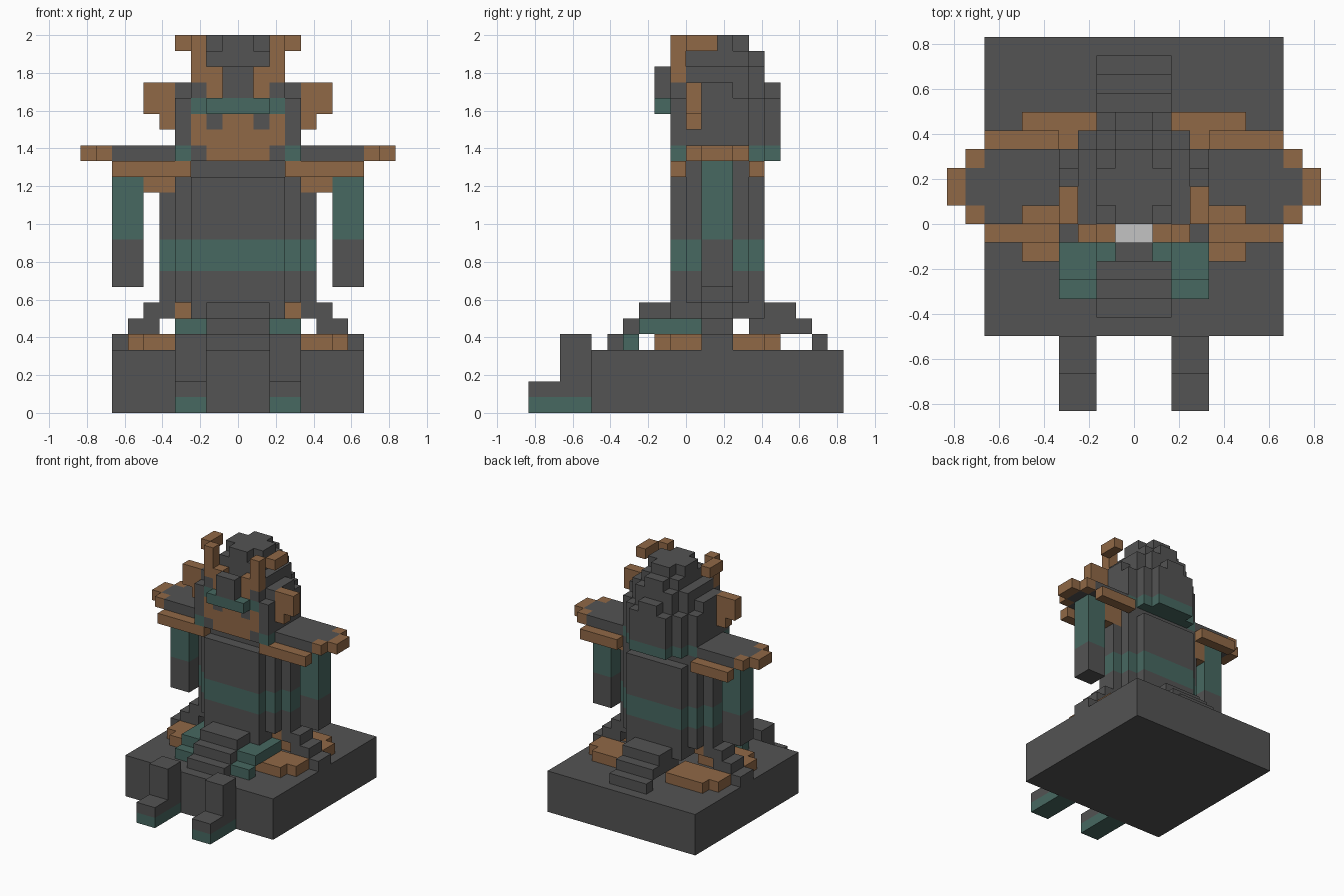
import bpy
import bmesh
from mathutils import Vector

cube = bpy.data.objects.get("Cube")
if cube:
    bpy.data.objects.remove(cube, do_unlink=True)

U = 1 / 12  # one block


def material(name, rgb):
    m = bpy.data.materials.new(name)
    m.use_nodes = True
    m.diffuse_color = (*rgb, 1)
    bsdf = m.node_tree.nodes["Principled BSDF"]
    bsdf.inputs["Base Color"].default_value = (*rgb, 1)
    bsdf.inputs["Roughness"].default_value = 0.9
    return m


MATS = [material("dark_grey", (0.087, 0.087, 0.087)),
        material("copper_brown", (0.28, 0.139, 0.061)),
        material("muted_green", (0.063, 0.139, 0.119)),
        material("pale_grey", (0.55, 0.55, 0.55))]
GREY, BROWN, GREEN, PALE = range(4)


def part(name, blocks, side=1):
    """Blocks are (colour, x0, x1, y0, y1, z0, z1) in block units."""
    bm = bmesh.new()
    for c, x0, x1, y0, y1, z0, z1 in blocks:
        x0, x1 = sorted((x0 * side, x1 * side))
        lo, hi = Vector((x0, y0, z0)) * U, Vector((x1, y1, z1)) * U
        vs = bmesh.ops.create_cube(bm, size=1)["verts"]
        for v in vs:
            v.co = (lo + hi) / 2 + v.co * (hi - lo)
        for f in {f for v in vs for f in v.link_faces}:
            f.material_index = c
    me = bpy.data.meshes.new(name)
    bm.to_mesh(me)
    bm.free()
    for m in MATS:
        me.materials.append(m)
    ob = bpy.data.objects.new(name, me)
    bpy.context.scene.collection.objects.link(ob)
    return ob


def pair(name, blocks):
    part("left_" + name, blocks, 1)
    part("right_" + name, blocks, -1)


# Plinth and stairs
part("base", [(GREY, -8, 8, -6, 10, 0, 4)])
part("front_steps", [(GREY, -2, 2, -5, -4, 4, 5),
                     (GREY, -2, 2, -4, -2, 5, 6),
                     (GREY, -2, 2, -3, -1, 6, 7)])
part("back_steps", [(GREY, -2, 2, 8, 9, 4, 5),
                    (GREY, -2, 2, 4, 8, 5, 6),
                    (GREY, -2, 2, 5, 7, 6, 7)])
pair("side_steps", [(GREY, 7, 8, 1, 3, 4, 5),
                    (GREY, 5, 7, 1, 3, 5, 6),
                    (GREY, 4, 6, 1, 3, 6, 7),
                    (BROWN, 3, 4, 1, 3, 6, 7)])
pair("floor_plates", [(BROWN, 2, 6, -2, -1, 4, 5),
                      (BROWN, 2, 7, -1, 1, 4, 5),
                      (BROWN, 2, 7, 3, 5, 4, 5),
                      (BROWN, 2, 6, 5, 6, 4, 5)])

# Legs and feet
pair("thigh", [(GREEN, 2, 4, -3, 1, 5, 6), (GREEN, 2, 4, -4, -3, 4, 5)])
pair("foot", [(GREEN, 2, 4, -10, -6, 0, 1),
              (GREY, 2, 4, -10, -8, 1, 2),
              (GREY, 2, 4, -8, -6, 1, 5)])

# Stepped round torso with a green belt
torso = []
for hx, y0, y1, bottom, top in [(3, -1, 5, 6, 15), (4, 0, 4, 7, 16), (5, 1, 3, 7, 14)]:
    for c, z0, z1 in [(GREY, bottom, 9), (GREEN, 9, 11), (GREY, 11, top)]:
        torso.append((c, -hx, hx, y0, y1, z0, z1))
part("torso", torso)

# Shoulders and arms
pair("shoulder_plate", [(GREY, 4, 8, 0, 4, 16, 17),
                        (GREY, 8, 9, 1, 3, 16, 17),
                        (BROWN, 8, 9, 0, 1, 16, 17),
                        (BROWN, 8, 9, 3, 4, 16, 17),
                        (BROWN, 9, 10, 1, 3, 16, 17)])
pair("shoulder_trim", [(BROWN, 3, 8, -1, 0, 15, 16),
                       (BROWN, 4, 8, 4, 5, 15, 16),
                       (BROWN, 4, 6, 1, 3, 14, 16)])
pair("arm", [(GREY, 6, 8, 1, 3, 8, 11), (GREEN, 6, 8, 1, 3, 11, 16)])

# Head: green collar, then stepped layers (half width, front, back, bottom, top)
head = [(GREEN, -4, 4, 0, 4, 16, 17),
        (GREEN, -3, 3, 0, 5, 16, 17),
        (GREEN, -2, 2, 0, 6, 16, 17)]
for hx, y0, y1, z0, z1 in [(4, 0, 4, 17, 20), (3, 0, 5, 17, 20), (2, 0, 6, 17, 20),
                           (4, 0, 3, 20, 21), (3, 0, 4, 20, 22), (2, 0, 5, 20, 22),
                           (1, 0, 6, 20, 21), (2, 0, 4, 22, 23), (1, 0, 5, 22, 23),
                           (2, 1, 3, 23, 24), (1, 0, 4, 23, 24)]:
    head.append((GREY, -hx, hx, y0, y1, z0, z1))
part("head", head)

# Face
part("mouth", [(BROWN, -1, 1, -1, 0, 16, 19)])
pair("cheek", [(BROWN, 1, 2, -1, 0, 16, 18),
               (GREY, 1, 2, -1, 0, 18, 19),
               (GREY, 2, 3, -1, 0, 16, 17),
               (BROWN, 2, 3, -1, 0, 17, 19),
               (GREEN, 2, 3, -1, 0, 19, 20),
               (GREY, 2, 3, -1, 0, 20, 21),
               (GREEN, 3, 4, -1, 0, 16, 17),
               (GREY, 3, 4, -1, 0, 17, 20)])
part("face_bar", [(GREEN, -2, 2, -2, 0, 19, 20)])
part("nose", [(GREY, -1, 1, -2, -1, 20, 22)])
part("forehead_gem", [(PALE, -1, 1, -1, 0, 20, 21)])

# Horns and ears
pair("horn", [(BROWN, 1, 2, -1, 0, 20, 22),
              (BROWN, 2, 3, -1, 0, 21, 24),
              (BROWN, 3, 4, 0, 2, 23, 24)])
pair("ear", [(BROWN, 4, 6, 0, 1, 19, 21), (BROWN, 4, 5, 0, 1, 18, 19)])
